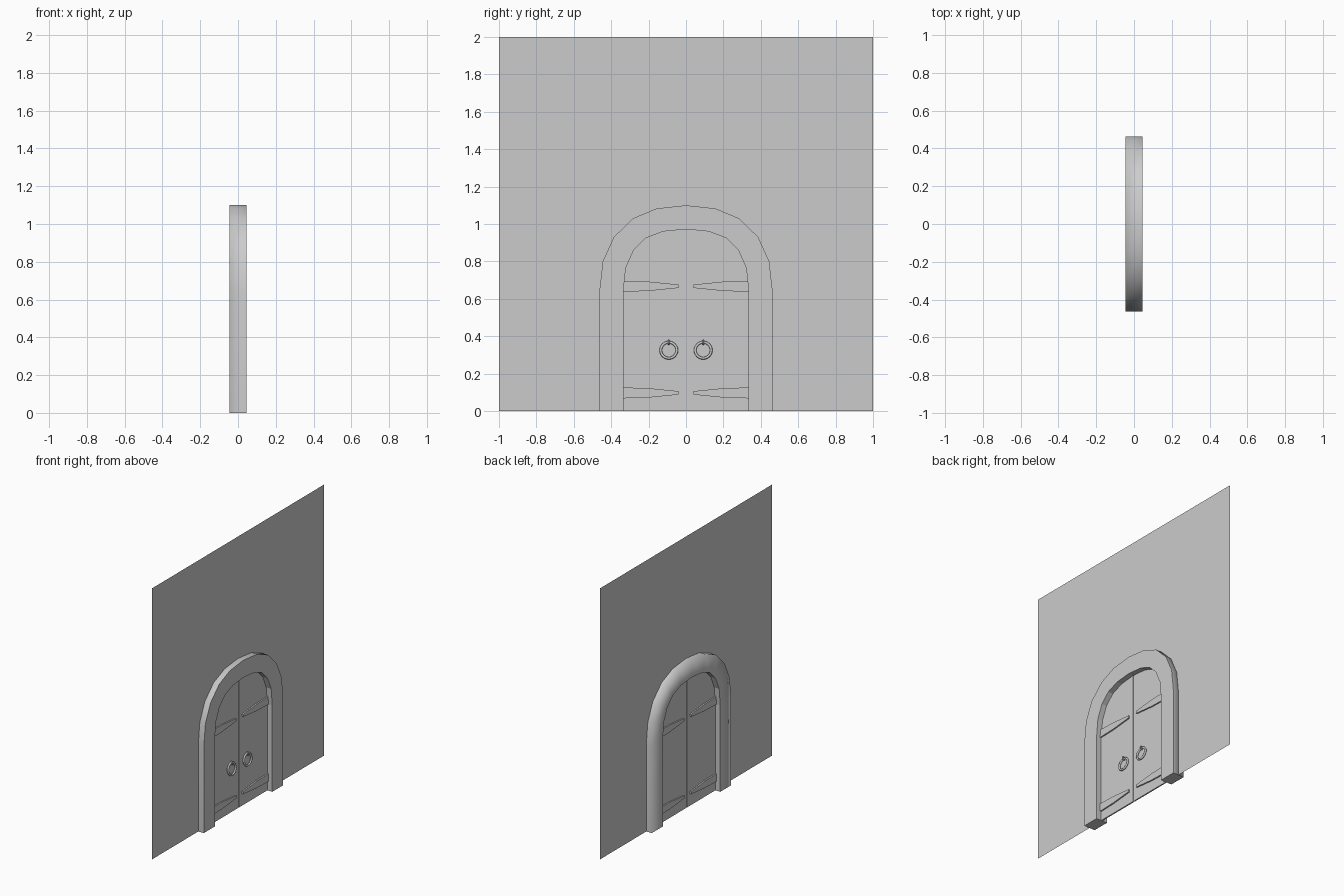
import bpy, bmesh, math
from mathutils import Matrix

if "Cube" in bpy.data.objects:
    bpy.data.objects.remove(bpy.data.objects["Cube"])

# half-profiles of the arch as (y, z), from the foot to the crown
OUTER = [(.463, 0), (.463, .64), (.445, .80), (.386, .93), (.284, 1.03), (.157, 1.083), (0, 1.10)]
INNER = [(.335, 0), (.335, .64), (.322, .765), (.28, .86), (.214, .925), (.123, .96), (0, .972)]


def finish(name, bm, recalc=True):
    if recalc:
        bmesh.ops.recalc_face_normals(bm, faces=bm.faces)
    me = bpy.data.meshes.new(name)
    bm.to_mesh(me)
    bm.free()
    ob = bpy.data.objects.new(name, me)
    bpy.context.collection.objects.link(ob)
    return ob


def prism(name, pts, x0, x1):
    """Extrude a (y, z) outline from x0 to x1."""
    bm = bmesh.new()
    a = [bm.verts.new((x0, y, z)) for y, z in pts]
    b = [bm.verts.new((x1, y, z)) for y, z in pts]
    bm.faces.new(a)
    bm.faces.new(b)
    for i in range(len(pts)):
        j = (i + 1) % len(pts)
        bm.faces.new((a[i], a[j], b[j], b[i]))
    return finish(name, bm)


def full(half):
    return half + [(-y, z) for y, z in reversed(half[:-1])]


# wall: a flat sheet
bm = bmesh.new()
bm.faces.new([bm.verts.new(p) for p in ((0, -1, 0), (0, 1, 0), (0, 1, 2), (0, -1, 2))])
finish("wall", bm, False)

# arched frame: rectangular section swept along the arch
bm = bmesh.new()
D = .045
rings = []
for (oy, oz), (iy, iz) in zip(full(OUTER), full(INNER)):
    rings.append([bm.verts.new(p) for p in
                  ((D, oy, oz), (-D, oy, oz), (-D, iy, iz), (D, iy, iz))])
for r, s in zip(rings, rings[1:]):
    for k in range(4):
        f = bm.faces.new((r[k], r[(k + 1) % 4], s[(k + 1) % 4], s[k]))
        f.smooth = k < 2      # outer side and rear run together smoothly
bm.faces.new(rings[0])
bm.faces.new(rings[-1])
finish("door_frame", bm)

for s, side in ((1, "right"), (-1, "left")):
    # door leaf, with a narrow gap in the middle
    leaf = [(.005, 0)] + INNER[:-1] + [(.005, .972)]
    prism("door_leaf_" + side, [(s * y, z) for y, z in leaf], -.005, .005)

    # tapered hinge straps
    for zc, lvl in ((.667, "upper"), (.097, "lower")):
        half = [(.335, .029), (.2, .025), (.04, .009)]
        strap = [(s * y, zc + h) for y, h in half] + [(s * y, zc - h) for y, h in reversed(half)]
        prism(f"hinge_strap_{lvl}_{side}", strap, -.015, .015)

    # ring handle, leaning slightly on the leaf
    bpy.ops.mesh.primitive_torus_add(major_radius=.043, minor_radius=.007,
                                     major_segments=24, minor_segments=8,
                                     location=(.014, s * .092, .325),
                                     rotation=(0, math.radians(84), 0))
    ring = bpy.context.object
    ring.name = "ring_handle_" + side
    bpy.ops.object.shade_smooth()

    # staple that holds the ring
    bpy.ops.mesh.primitive_torus_add(major_radius=.011, minor_radius=.004,
                                     major_segments=12, minor_segments=6,
                                     location=(.012, s * .092, .367),
                                     rotation=(math.pi / 2, 0, 0))
    bpy.context.object.name = "ring_staple_" + side
    bpy.ops.object.shade_smooth()
